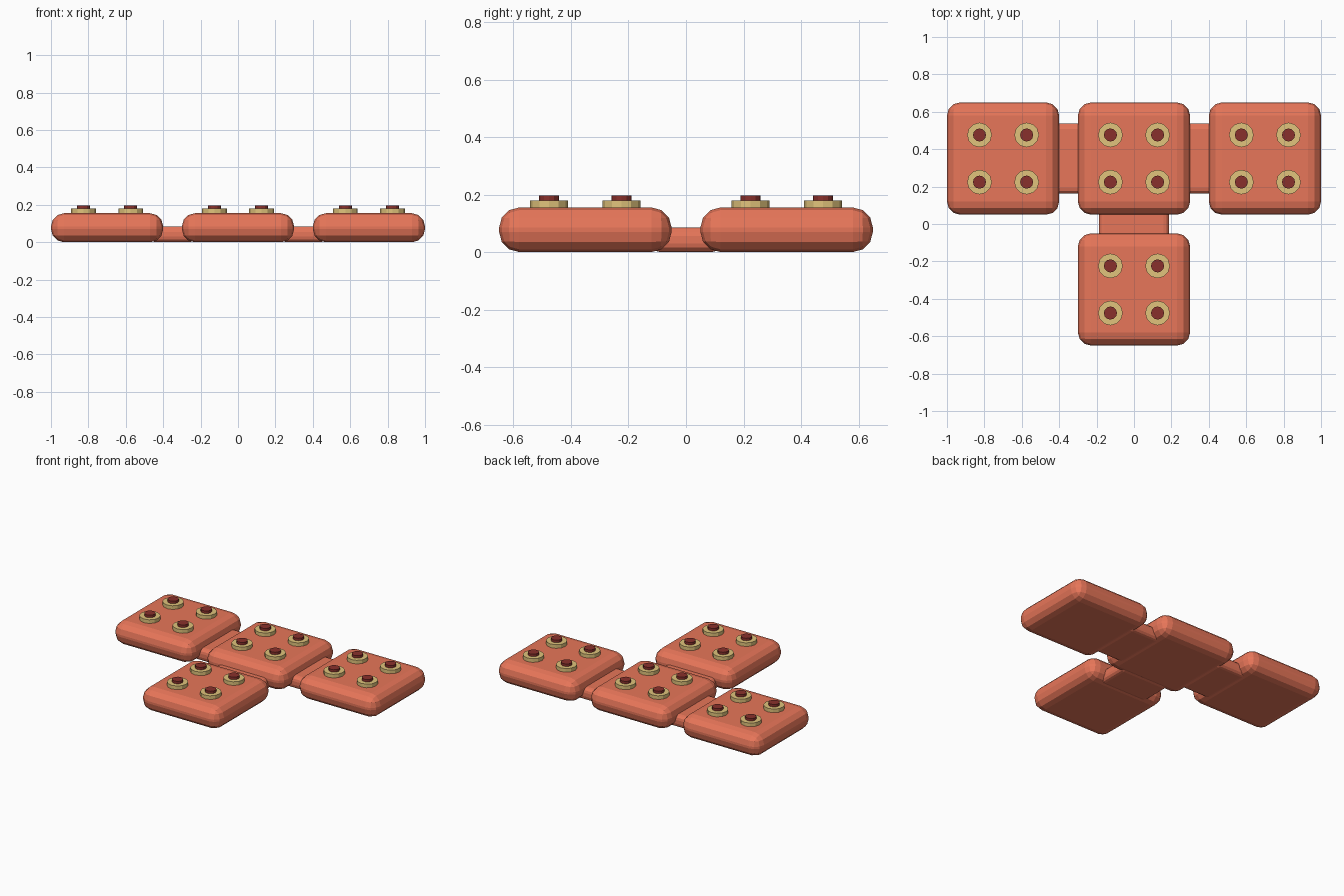
import bpy, bmesh
from mathutils import Matrix

if "Cube" in bpy.data.objects:
    bpy.data.objects.remove(bpy.data.objects["Cube"])


def material(name, color):
    m = bpy.data.materials.new(name)
    m.diffuse_color = (*color, 1)
    m.use_nodes = True
    m.node_tree.nodes["Principled BSDF"].inputs["Base Color"].default_value = m.diffuse_color
    return m


CORAL = material("coral", (0.80, 0.18, 0.10))
GOLD = material("gold", (0.75, 0.55, 0.20))
MAROON = material("maroon", (0.25, 0.03, 0.025))


def add_object(name, bm, mat):
    mesh = bpy.data.meshes.new(name)
    bm.to_mesh(mesh)
    bm.free()
    mesh.materials.append(mat)
    ob = bpy.data.objects.new(name, mesh)
    bpy.context.collection.objects.link(ob)
    return ob


def rounded_box(name, center, size, bevel):
    bm = bmesh.new()
    bmesh.ops.create_cube(bm, size=1, matrix=Matrix.Translation(center) @ Matrix.Diagonal((*size, 1)))
    ob = add_object(name, bm, CORAL)
    mod = ob.modifiers.new("rounding", "BEVEL")
    mod.width = bevel
    mod.segments = 3


def cylinder(name, x, y, z0, z1, radius, mat):
    bm = bmesh.new()
    bmesh.ops.create_cone(bm, cap_ends=True, segments=12, radius1=radius, radius2=radius,
                          depth=z1 - z0, matrix=Matrix.Translation((x, y, (z0 + z1) / 2)))
    add_object(name, bm, mat)


# Four pads in a T layout, each with four studs
pads = {"left": (-0.7, 0.35), "middle": (0, 0.35), "right": (0.7, 0.35), "front": (0, -0.35)}
for side, (px, py) in pads.items():
    rounded_box(f"{side}_pad", (px, py, 0.0775), (0.6, 0.6, 0.155), 0.07)
    for i, (sx, sy) in enumerate([(-1, -1), (1, -1), (-1, 1), (1, 1)], 1):
        x, y = px + sx * 0.126, py + sy * 0.126
        cylinder(f"{side}_stud_collar_{i}", x, y, 0.15, 0.18, 0.066, GOLD)
        cylinder(f"{side}_stud_cap_{i}", x, y, 0.15, 0.197, 0.035, MAROON)

# Low bridges joining the pads
for side, x in (("left", -0.35), ("right", 0.35)):
    rounded_box(f"{side}_bridge", (x, 0.35, 0.0425), (0.24, 0.375, 0.085), 0.03)
rounded_box("front_bridge", (0, 0, 0.0425), (0.375, 0.24, 0.085), 0.03)
